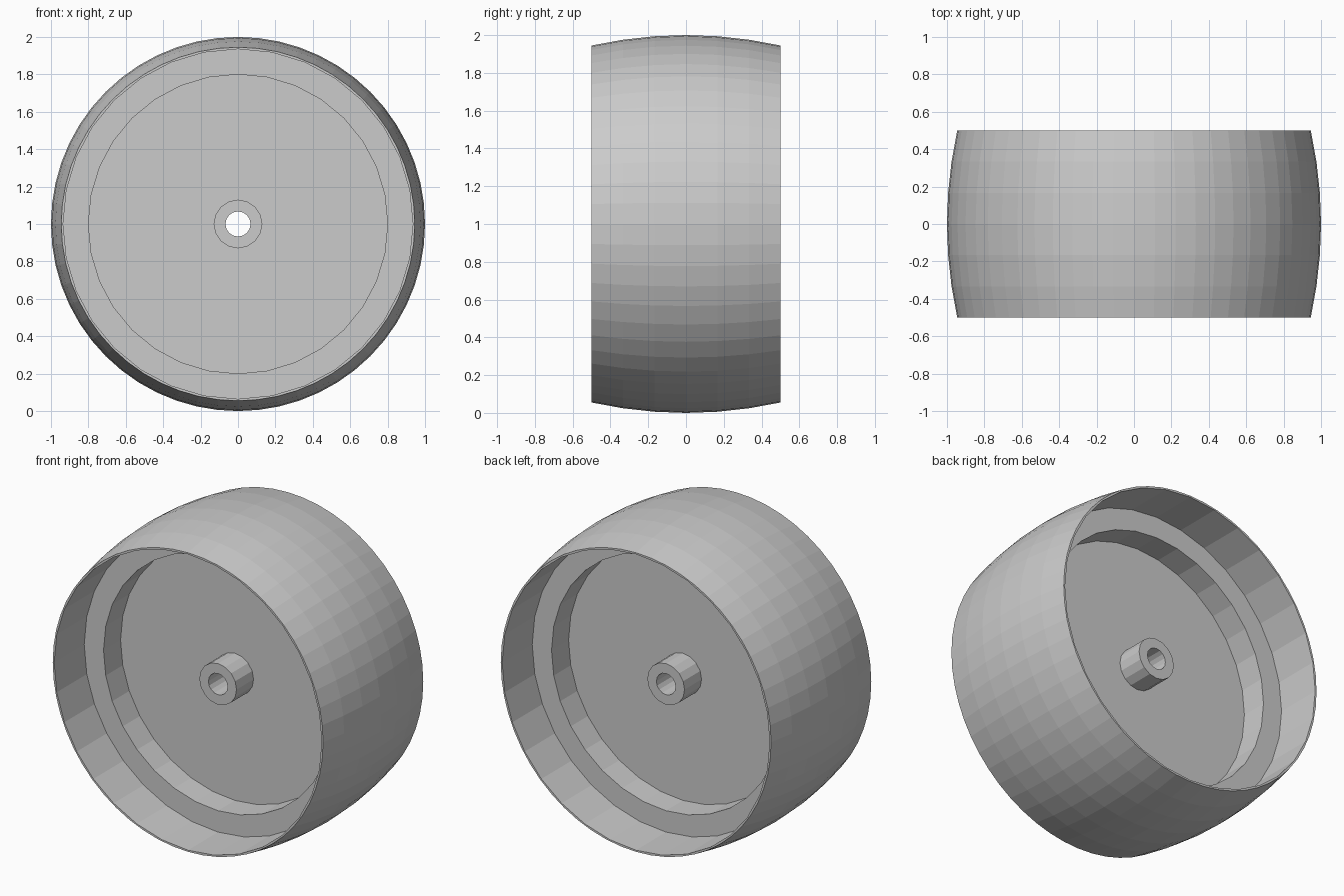
import bpy, bmesh, math

if "Cube" in bpy.data.objects:
    bpy.data.objects.remove(bpy.data.objects["Cube"])

bm = bmesh.new()
CZ = 1.0


def loop(r, y, n):
    """Closed ring of n verts around the wheel axis (y)."""
    vs = []
    for i in range(n):
        a = 2 * math.pi * i / n
        vs.append(bm.verts.new((r * math.cos(a), y, CZ + r * math.sin(a))))
    for i in range(n):
        bm.edges.new((vs[i], vs[(i + 1) % n]))
    return vs


def wall(a, b):
    """Quad band between two rings of equal count."""
    n = len(a)
    for i in range(n):
        j = (i + 1) % n
        bm.faces.new((a[i], a[j], b[j], b[i]))


def annulus(a, b):
    """Flat ring face between two coplanar rings of any count."""
    edges = []
    for vs in (a, b):
        for i in range(len(vs)):
            edges.append(bm.edges.get((vs[i], vs[(i + 1) % len(vs)])))
    bmesh.ops.triangle_fill(bm, edges=edges, use_beauty=True, use_dissolve=False)


# crowned outer tread
ys = [-0.5 + k / 6 for k in range(7)]
tread = [loop(1.0 - 0.055 * (y / 0.5) ** 2, y, 56) for y in ys]
for a, b in zip(tread, tread[1:]):
    wall(a, b)

# mirrored recesses: rim lip, step ledge, web, hub
bores = []
for s, edge in ((-1, tread[0]), (1, tread[-1])):
    rim_out, rim_in = loop(0.935, s * 0.5, 32), loop(0.935, s * 0.2, 32)
    step_out, step_in = loop(0.8, s * 0.2, 32), loop(0.8, s * 0.03, 32)
    hub_base, hub_end = loop(0.13, s * 0.03, 16), loop(0.13, s * 0.2, 16)
    bore = loop(0.067, s * 0.2, 16)
    annulus(edge, rim_out)
    wall(rim_out, rim_in)
    annulus(rim_in, step_out)
    wall(step_out, step_in)
    annulus(step_in, hub_base)
    wall(hub_base, hub_end)
    annulus(hub_end, bore)
    bores.append(bore)

# axle bore
wall(*bores)

bmesh.ops.recalc_face_normals(bm, faces=bm.faces[:])
mesh = bpy.data.meshes.new("crowned_wheel")
bm.to_mesh(mesh)
bm.free()
wheel = bpy.data.objects.new("crowned_wheel", mesh)
bpy.context.collection.objects.link(wheel)
